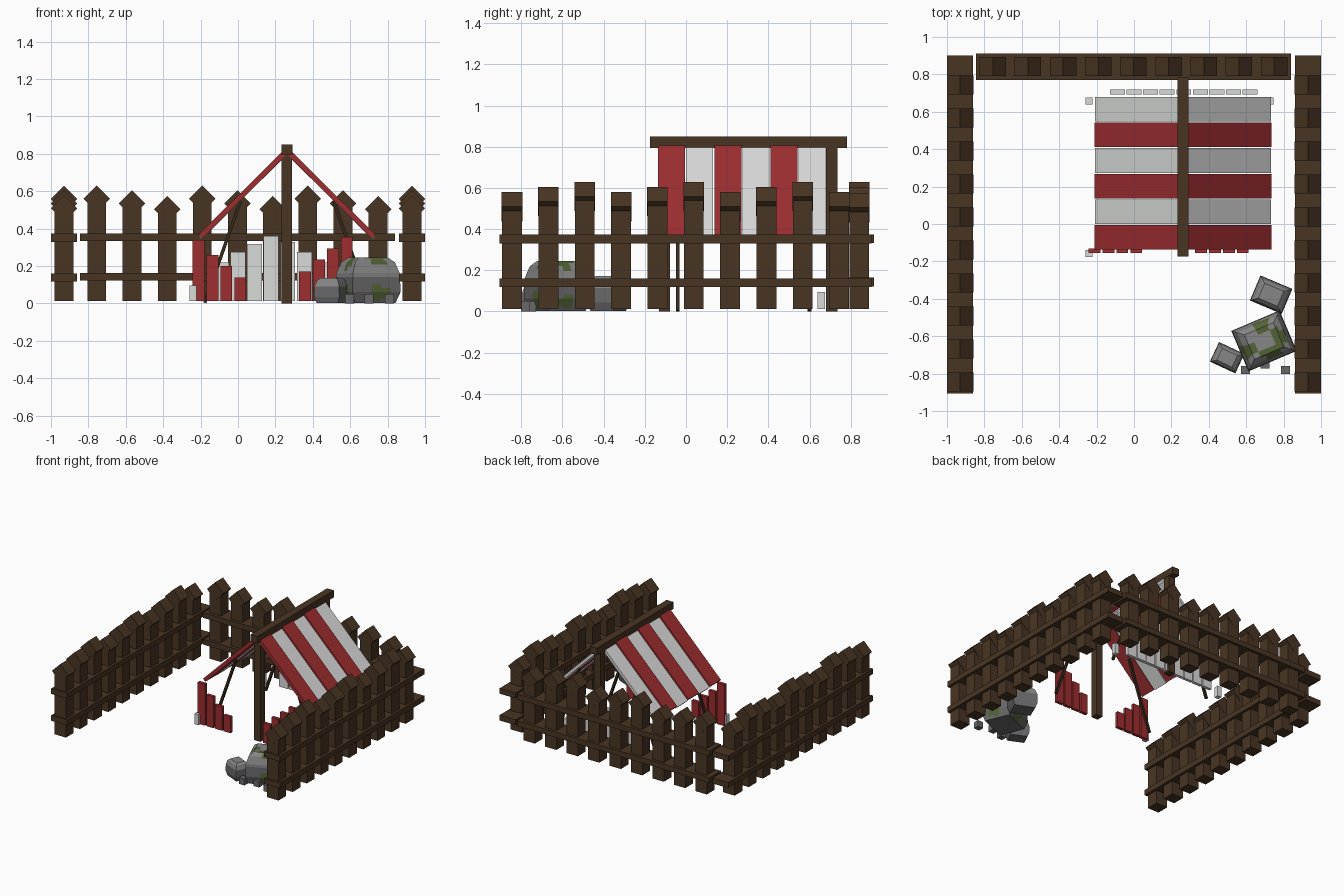
import bpy, bmesh, math
from mathutils import Matrix, Vector

if "Cube" in bpy.data.objects:
    bpy.data.objects.remove(bpy.data.objects["Cube"])


def mat(name, r, g, b):
    m = bpy.data.materials.new(name)
    m.diffuse_color = [((c / 255 + 0.055) / 1.055) ** 2.4 for c in (r, g, b)] + [1]
    m.use_nodes = True
    m.node_tree.nodes["Principled BSDF"].inputs["Base Color"].default_value = m.diffuse_color
    return m


WOOD = mat("brown wood", 73, 53, 35)
DARK = mat("dark wood", 54, 40, 26)
RED = mat("red cloth", 158, 46, 48)
WHITE = mat("off white cloth", 217, 219, 217)
GREY = mat("grey stone", 134, 134, 134)
SLATE = mat("dark stone", 104, 104, 106)
MOSS = mat("green moss", 84, 100, 54)


def finish(name, bm, *mats):
    bmesh.ops.recalc_face_normals(bm, faces=bm.faces)
    me = bpy.data.meshes.new(name)
    bm.to_mesh(me)
    bm.free()
    for m in mats:
        me.materials.append(m)
    ob = bpy.data.objects.new(name, me)
    bpy.context.collection.objects.link(ob)
    return ob


def add_box(bm, centre, size, rot=Matrix()):
    m = Matrix.Translation(centre) @ rot @ Matrix.Diagonal((*size, 1))
    bmesh.ops.create_cube(bm, size=1, matrix=m)


def span_box(name, material, x0, x1, y0, y1, z0, z1):
    bm = bmesh.new()
    add_box(bm, ((x0 + x1) / 2, (y0 + y1) / 2, (z0 + z1) / 2),
            (x1 - x0, y1 - y0, z1 - z0))
    return finish(name, bm, material)


def fence_post(name, x, y, peak):
    # square post topped by a square block turned on its corner
    bm = bmesh.new()
    add_box(bm, (x, y, (0.012 + peak - 0.07) / 2), (0.1, 0.096, peak - 0.082))
    add_box(bm, (x, y, peak - 0.071), (0.1, 0.1, 0.1),
            Matrix.Rotation(math.pi / 4, 4, 'Y'))
    finish(name, bm, WOOD)


# Fences: two sides and the back
for side, tag in ((-1, "left"), (1, "right")):
    x = side * 0.93
    for i in range(10):
        fence_post(f"{tag}_fence_post", x, -0.845 + 0.1765 * i, (0.58, 0.605, 0.63)[i % 3])
    for z in (0.118, 0.33):
        span_box(f"{tag}_fence_rail", WOOD, x - 0.07, x + 0.07, -0.905, 0.9, z, z + 0.043)
for i in range(9):
    fence_post("back_fence_post", -0.755 + 0.188 * i, 0.842, (0.63, 0.605, 0.575)[i % 3])
for z in (0.122, 0.333):
    span_box("back_fence_rail", WOOD, -0.845, 0.84, 0.77, 0.912, z, z + 0.042)

# Tent frame
CX = 0.262
span_box("ridge_beam", WOOD, CX - 0.03, CX + 0.03, -0.175, 0.782, 0.795, 0.85)
for y in (-0.105, 0.708):
    span_box("tent_pole", WOOD, CX - 0.03, CX + 0.027, y - 0.027, y + 0.027, 0, 0.8)


def bar(name, material, a, b, depth, thick):
    # straight bar between two points at the same y
    a, b = Vector(a), Vector(b)
    d = b - a
    bm = bmesh.new()
    add_box(bm, (a + b) / 2, (d.length, depth, thick),
            Matrix.Rotation(-math.atan2(d.z, d.x), 4, 'Y'))
    finish(name, bm, material)


for s in (-1, 1):
    # striped canopy
    for i in range(6):
        y = -0.07 + 0.1365 * i
        red = i % 2 == 0
        drop = 0 if red else 0.006
        bar("canopy_stripe", RED if red else WHITE,
            (CX + s * 0.005, y, 0.812 - drop), (CX + s * 0.463, y, 0.358 - drop),
            0.131, 0.028 if red else 0.022)
    # leaning supports
    for y in (-0.04, 0.6):
        bar("canopy_support", DARK, (CX + s * 0.25, y, 0.545), (CX + s * 0.44, y, 0.004),
            0.018, 0.018)

# Stepped front planks
for x0, tops in ((-0.243, (0.34, 0.26, 0.2, 0.14)), (0.327, (0.17, 0.235, 0.295, 0.355))):
    for i, top in enumerate(tops):
        x = x0 + 0.0745 * i
        span_box("front_plank", RED, x, x + 0.063, -0.156, -0.131, 0.012, top)

# Stepped back planks
for i, top in enumerate((0.22, 0.275, 0.317, 0.36, 0.33, 0.275, 0.22, 0.18, 0.14)):
    x = -0.128 + 0.0885 * i
    span_box("back_plank", WHITE, x, x + 0.08, 0.693, 0.718, 0.012, top)

# Tent pegs
for x, y in ((-0.24, 0.657), (-0.24, -0.158), (0.727, 0.657)):
    span_box("tent_peg", WHITE, x - 0.018, x + 0.018, y - 0.018, y + 0.018, 0.012, 0.095)


def rock(name, x, y, sx, sy, h, deg, mossy=False):
    # stacked rectangular rings, widest around the middle, flat on top
    bm = bmesh.new()
    rings = []
    for f, k in ((0, 0.84), (0.25, 1), (0.66, 0.97), (0.9, 0.82), (1, 0.6)):
        rings.append([bm.verts.new((cx * sx * k / 2, cy * sy * k / 2, f * h))
                      for cx, cy in ((-1, -1), (1, -1), (1, 1), (-1, 1))])
    for lo, hi in zip(rings, rings[1:]):
        for j in range(4):
            bm.faces.new((lo[j], lo[j - 3], hi[j - 3], hi[j]))
    bm.faces.new(rings[0])
    bm.faces.new(rings[-1])
    bmesh.ops.recalc_face_normals(bm, faces=bm.faces)
    if mossy:
        bmesh.ops.subdivide_edges(bm, edges=bm.edges, cuts=4, use_grid_fill=True)
    for f in bm.faces:
        c = f.calc_center_median()
        f.material_index = 1 if f.normal.z < 0.3 and c.z < 0.6 * h else 0
        if mossy:
            patch = math.sin(31 * c.x + 1) + math.sin(37 * c.y + 2) + math.sin(33 * c.z)
            edge = max(abs(c.x) / sx, abs(c.y) / sy)
            if patch > 0.25 and edge > 0.2:
                f.material_index = 2
    bm.transform(Matrix.Translation((x, y, 0.002)) @ Matrix.Rotation(math.radians(deg), 4, 'Z'))
    finish(name, bm, GREY, SLATE, MOSS)


# Rock pile
rock("mossy_rock", 0.695, -0.625, 0.28, 0.235, 0.243, 23, True)
rock("back_rock", 0.733, -0.378, 0.185, 0.145, 0.17, -23)
rock("small_rock", 0.498, -0.715, 0.15, 0.115, 0.135, -25)
for x, y in ((0.595, -0.78), (0.7, -0.75), (0.81, -0.78)):
    span_box("pebble", SLATE, x - 0.024, x + 0.024, y - 0.022, y + 0.022, 0, 0.05)
